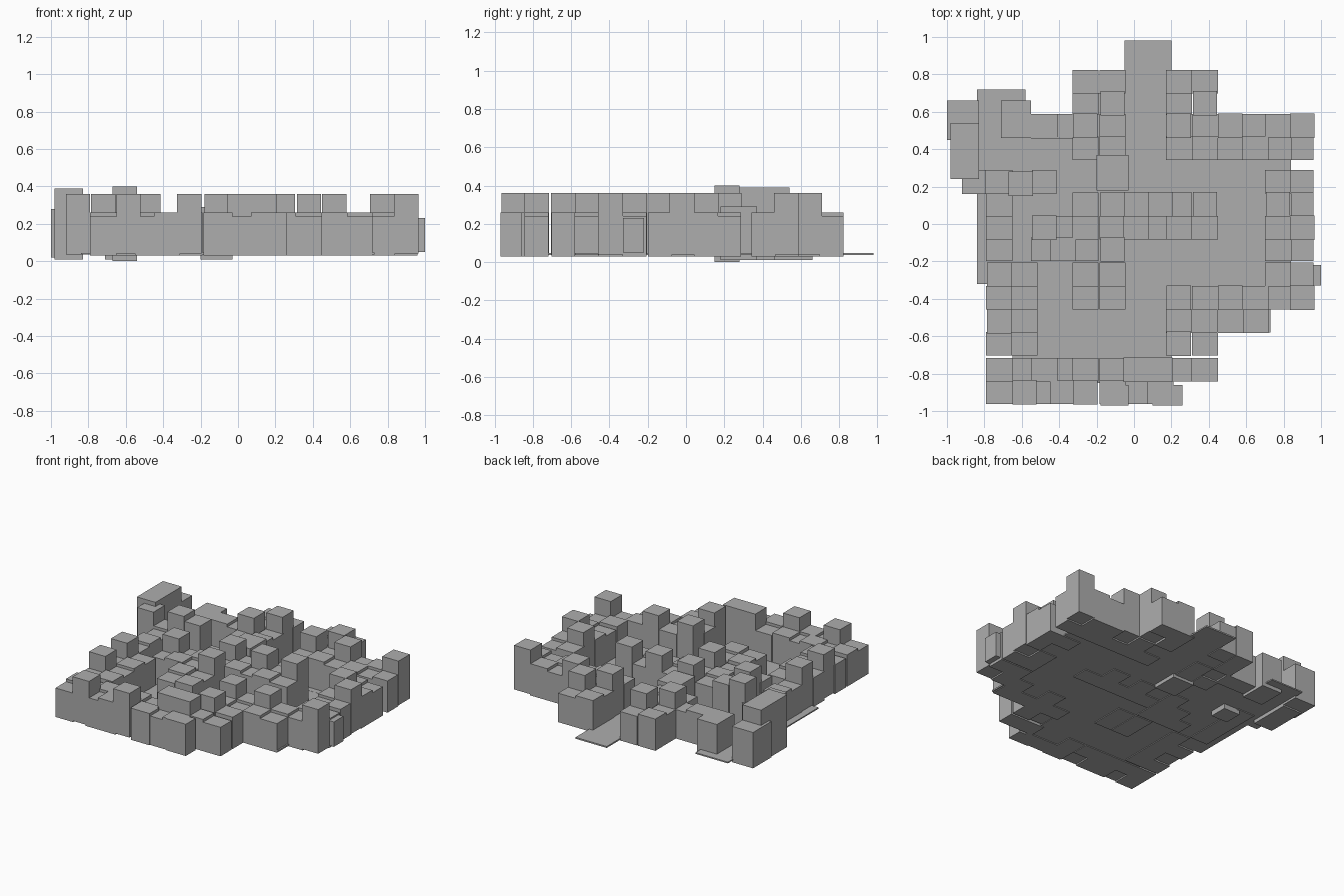
import bpy
import bmesh
from mathutils import Matrix, Vector

cube = bpy.data.objects.get("Cube")
if cube:
    bpy.data.objects.remove(cube, do_unlink=True)

stone = bpy.data.materials.new("grey_stone")
stone.use_nodes = True
grey = (0.42, 0.42, 0.42, 1.0)
stone.diffuse_color = grey
stone.node_tree.nodes["Principled BSDF"].inputs["Base Color"].default_value = grey


def add_box(bm, x0, y0, x1, y1, z0, z1):
    """Add one axis-aligned block between two corners."""
    centre = Vector(((x0 + x1) / 2, (y0 + y1) / 2, (z0 + z1) / 2))
    size = Vector((x1 - x0, y1 - y0, z1 - z0))
    matrix = Matrix.Translation(centre) @ Matrix.Diagonal(size.to_4d())
    bmesh.ops.create_cube(bm, size=1, matrix=matrix)


def finish(bm, name):
    """Turn the collected blocks into a named object."""
    mesh = bpy.data.meshes.new(name)
    bm.to_mesh(mesh)
    bm.free()
    mesh.materials.append(stone)
    part = bpy.data.objects.new(name, mesh)
    bpy.context.scene.collection.objects.link(part)
    return part


# Plan of the maze: '#' is a low wall block, 'T' a tall pillar
column_x = [-.855, -.72, -.585, -.48, -.38, -.26, -.115, .01,
            .14, .24, .38, .515, .65, .77, .9]
row_y = [.76, .645, .525, .405, .225, .105, -.02, -.135,
         -.27, -.395, -.52, -.64, -.78, -.9]
plan = [
    ".....##..##....",
    ".....#T..#T....",
    "...##T#..T#T##T",
    ".....##..######",
    "T#.T.........##",
    ".#...#T#T#T..T#",
    ".#.T#######..#T",
    ".#.###T......##",
    ".T#..##......##",
    ".##..##..T#T##T",
    ".T#......####..",
    ".##......T#....",
    ".######TT##....",
    ".#T##T###......",
]

walls = bmesh.new()
pillars = bmesh.new()
for r, (y, line) in enumerate(zip(row_y, plan)):
    for c, (x, mark) in enumerate(zip(column_x, line)):
        if mark == "#":
            top = 0.26 if (r + c) % 2 else 0.24
            half = 0.07 if c < 14 else 0.06
            add_box(walls, x - half, y - .063, x + half, y + .063, .03, top)
        elif mark == "T":
            add_box(pillars, x - .065, y - .065, x + .065, y + .065, .04, .36)

# Blocks that sit off the regular spacing
add_box(walls, .10, -.97, .26, -.86, .03, .26)
add_box(walls, -.18, -.97, -.03, -.86, .03, .26)
add_box(walls, .87, -.33, 1.0, -.22, .05, .23)
finish(walls, "low_walls")
finish(pillars, "pillars")

# Larger single blocks
for name, bounds in {
    "corner_tower": (-.98, .24, -.83, .54, .01, .39),
    "corner_block": (-1.0, .45, -.83, .66, .02, .28),
    "back_block": (-.71, .46, -.55, .66, .01, .26),
    "left_pillar": (-.67, .15, -.54, .28, 0, .40),
    "centre_block": (-.20, .18, -.03, .37, .01, .29),
}.items():
    bm = bmesh.new()
    add_box(bm, *bounds)
    finish(bm, name)

# Thin floor slabs of rooms and corridors
floor = bmesh.new()
for i, slab in enumerate([
    (-.84, -.32, .84, .35),
    (-.84, .30, -.58, .72),
    (-.92, .16, -.70, .50),
    (-.60, .30, .84, .46),
    (-.20, .40, .31, .70),
    (-.05, .60, .20, .98),
    (-.65, -.45, .80, -.30),
    (-.65, -.85, .20, -.40),
    (.20, -.58, .73, -.40),
]):
    add_box(floor, *slab, .036, .045 + i * .0003)
finish(floor, "floor")
